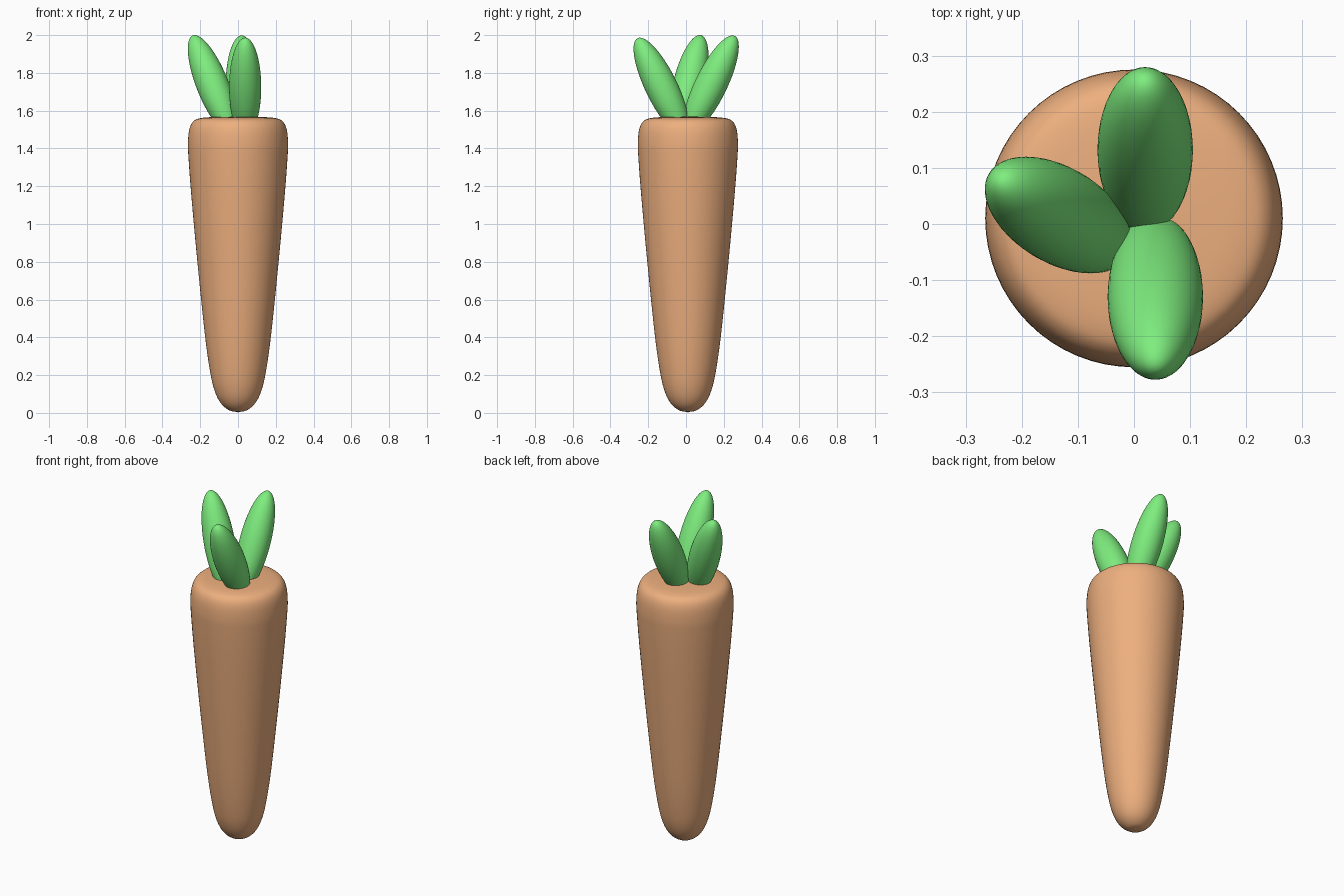
import bpy, bmesh
from math import sin, cos, pi, radians
from mathutils import Vector, Matrix

if "Cube" in bpy.data.objects:
    bpy.data.objects.remove(bpy.data.objects["Cube"])


def material(name, rgb):
    m = bpy.data.materials.new(name)
    m.diffuse_color = (*rgb, 1)
    m.use_nodes = True
    m.node_tree.nodes["Principled BSDF"].inputs["Base Color"].default_value = m.diffuse_color
    return m


orange = material("orange", (0.85, 0.43, 0.21))
green = material("green", (0.21, 0.85, 0.21))


def finish(name, bm, mat):
    bmesh.ops.recalc_face_normals(bm, faces=bm.faces)
    for f in bm.faces:
        f.smooth = True
    me = bpy.data.meshes.new(name)
    bm.to_mesh(me)
    bm.free()
    me.materials.append(mat)
    ob = bpy.data.objects.new(name, me)
    bpy.context.collection.objects.link(ob)
    return ob


def catmull(pts, steps=6):
    # smooth curve through the profile points
    p = [Vector(q) for q in pts]
    p = [p[0]] + p + [p[-1]]
    out = []
    for a, b, c, d in zip(p, p[1:], p[2:], p[3:]):
        for i in range(steps):
            t = i / steps
            out.append(0.5 * (2 * b + (c - a) * t + (2 * a - 5 * b + 4 * c - d) * t * t
                              + (3 * b - a - 3 * c + d) * t ** 3))
    return out + [p[-1]]


# root: tapered lathe with rounded bottom and soft shoulder
profile = [(0, 0.005), (0.045, 0.013), (0.09, 0.05), (0.123, 0.115), (0.148, 0.22),
           (0.176, 0.42), (0.215, 0.8), (0.247, 1.15), (0.262, 1.35), (0.265, 1.43),
           (0.258, 1.5), (0.238, 1.542), (0.2, 1.56), (0.12, 1.567), (0, 1.57)]
N = 64
bm = bmesh.new()
rings = []
for r, z in catmull(profile)[1:-1]:
    rings.append([bm.verts.new((r * cos(2 * pi * i / N), 0.01 + r * sin(2 * pi * i / N), z))
                  for i in range(N)])
for a, b in zip(rings, rings[1:]):
    for i in range(N):
        j = (i + 1) % N
        bm.faces.new((a[i], a[j], b[j], b[i]))
for ring, z in ((rings[0], 0.0), (rings[-1], 1.57)):
    tip = bm.verts.new((0, 0.01, z))
    for i in range(N):
        bm.faces.new((ring[i], ring[(i + 1) % N], tip))
finish("carrot_root", bm, orange)


# leaves: long ellipsoids leaning outwards
def leaf(name, centre, azimuth, tilt=26, length=0.288, radius=0.085):
    bm = bmesh.new()
    bmesh.ops.create_uvsphere(bm, u_segments=40, v_segments=28, radius=1)
    bm.transform(Matrix.Translation(centre)
                 @ Matrix.Rotation(radians(azimuth), 4, 'Z')
                 @ Matrix.Rotation(radians(tilt), 4, 'Y')
                 @ Matrix.Diagonal((radius, radius, length, 1)))
    finish(name, bm, green)


leaf("leaf_front", (0.038, -0.13, 1.725), -90)
leaf("leaf_back", (0.02, 0.132, 1.737), 90)
leaf("leaf_left", (-0.135, 0.016, 1.737), 149, tilt=25)
